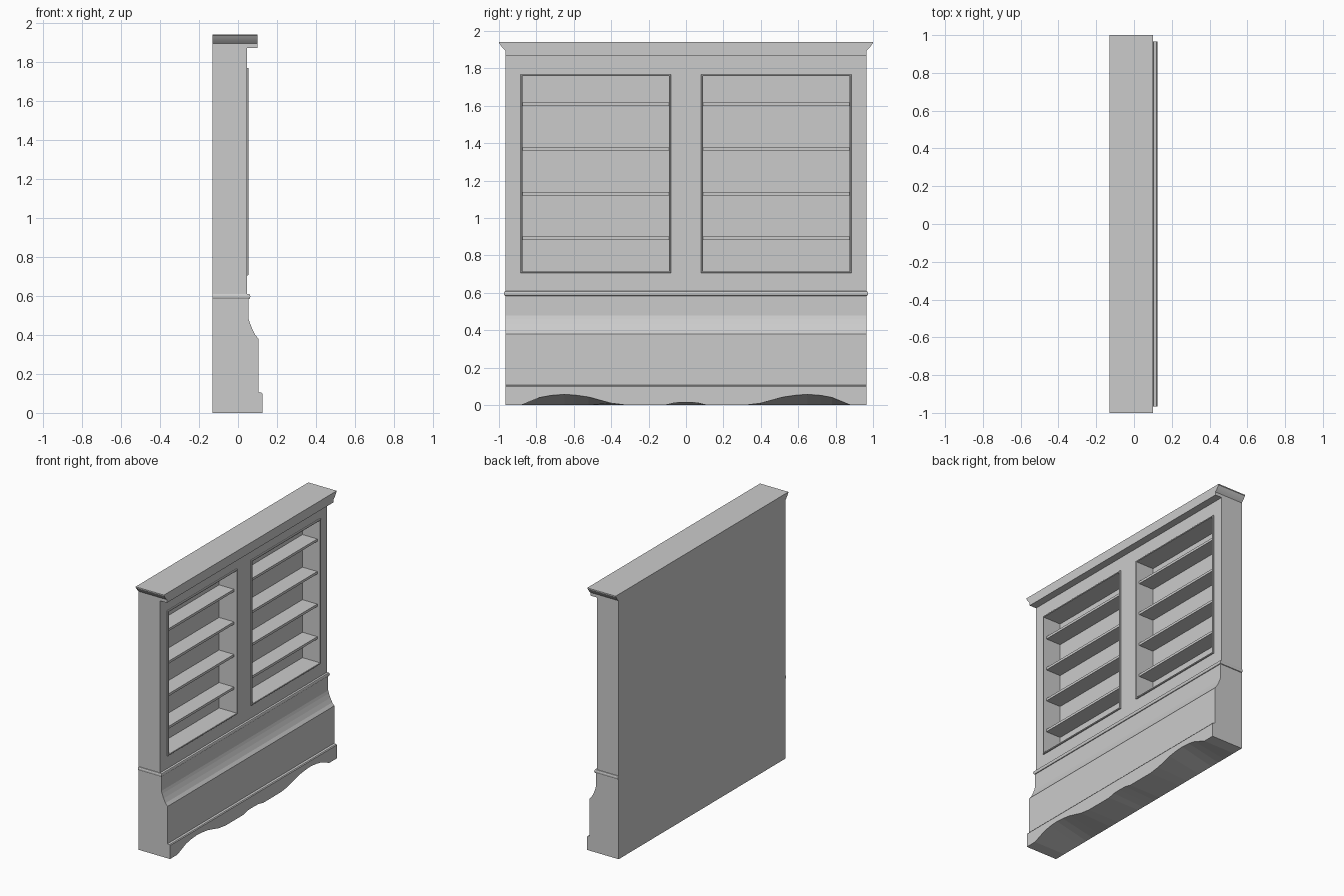
import bpy, bmesh, math

if "Cube" in bpy.data.objects:
    bpy.data.objects.remove(bpy.data.objects["Cube"])

BACK, HALF = -0.13, 0.965          # back plane x, half width in y
OPEN_Y, OPEN_Z = (0.09, 0.875), (0.715, 1.758)
NICHE_BACK = -0.09


def make(name, bm, smooth=False):
    bmesh.ops.recalc_face_normals(bm, faces=bm.faces)
    me = bpy.data.meshes.new(name)
    bm.to_mesh(me)
    bm.free()
    ob = bpy.data.objects.new(name, me)
    bpy.context.collection.objects.link(ob)
    if smooth:
        bpy.ops.object.select_all(action='DESELECT')
        ob.select_set(True)
        bpy.context.view_layer.objects.active = ob
        bpy.ops.object.shade_smooth_by_angle(angle=math.radians(30))
    return ob


def loft(sections, closed_section=True, closed_path=False, caps=True):
    """Skin a list of equal-length point loops."""
    bm = bmesh.new()
    rows = [[bm.verts.new(p) for p in s] for s in sections]
    n = len(rows[0])
    pairs = list(zip(rows, rows[1:])) + ([(rows[-1], rows[0])] if closed_path else [])
    for a, b in pairs:
        for i in range(n if closed_section else n - 1):
            j = (i + 1) % n
            bm.faces.new((a[i], a[j], b[j], b[i]))
    if caps and not closed_path:
        bm.faces.new(rows[0])
        bm.faces.new(rows[-1])
    return bm


def box(name, x, y, z):
    rect = [(y[0], z[0]), (y[1], z[0]), (y[1], z[1]), (y[0], z[1])]
    return make(name, loft([[(px, a, b) for a, b in rect] for px in x]))


# Carcass: one side profile swept across the width, with a scalloped plinth edge
half_scallop = [(0, 0.014), (0.06, 0.012), (0.11, 0), (0.32, 0), (0.40, 0.010),
                (0.52, 0.043), (0.59, 0.053), (0.65, 0.057), (0.72, 0.052),
                (0.78, 0.041), (0.88, 0), (HALF, 0)]
scallop = [(-y, z) for y, z in reversed(half_scallop[1:])] + half_scallop
profile = [(0.125, 0.098), (0.120, 0.104), (0.105, 0.107), (0.105, 0.38),
           (0.088, 0.40), (0.073, 0.43), (0.061, 0.46), (0.055, 0.48),
           (0.055, 0.597), (0.045, 0.597), (0.045, 1.87), (BACK, 1.87)]
bm = loft([[(BACK, y, 0), (0.125, y, z)] + [(px, y, pz) for px, pz in profile]
           for y, z in scallop])
bmesh.ops.dissolve_limit(bm, angle_limit=0.001, verts=bm.verts, edges=bm.edges)
carcass = make("carcass", bm)

# Two bookcase niches cut into the carcass
for side in (-1, 1):
    y = sorted(side * v for v in OPEN_Y)
    cutter = box("niche_cutter", (NICHE_BACK, 0.2), y, OPEN_Z)
    cutter.hide_render = True
    mod = carcass.modifiers.new("niche", 'BOOLEAN')
    mod.operation, mod.solver, mod.object = 'DIFFERENCE', 'EXACT', cutter
    bpy.context.view_layer.objects.active = carcass
    bpy.ops.object.modifier_apply(modifier=mod.name)
    bpy.data.objects.remove(cutter)

# Frame bead and shelves of each niche
for side, label in ((-1, "left"), (1, "right")):
    y0, y1 = sorted(side * v for v in OPEN_Y)
    z0, z1 = OPEN_Z
    bead = [(0.010, 0.044), (0.010, 0.052), (0.007, 0.055), (0.002, 0.055),
            (0, 0.053), (0, 0.044)]
    corners = [(y0, z0, -1, -1), (y1, z0, 1, -1), (y1, z1, 1, 1), (y0, z1, -1, 1)]
    make(label + "_niche_frame",
         loft([[(x, y + sy * o, z + sz * o) for o, x in bead]
               for y, z, sy, sz in corners], closed_path=True))
    for i in range(4):
        z = 0.883 + i * 0.2385
        box(f"{label}_shelf_{i + 1}", (NICHE_BACK, 0.030), (y0, y1), (z, z + 0.018))

# Waist moulding: half-round wrapped round front and both sides
rail = [(-0.012, 0.583)] + [(0.008 * math.sin(math.pi * t / 6),
                             0.5965 - 0.0135 * math.cos(math.pi * t / 6))
                            for t in range(7)] + [(-0.012, 0.610)]
path = [(BACK, -HALF, 0, -1), (0.055, -HALF, 1, -1),
        (0.055, HALF, 1, 1), (BACK, HALF, 0, 1)]
make("waist_moulding", loft([[(x + sx * o, y + sy * o, z) for o, z in rail]
                             for x, y, sx, sy in path]), smooth=True)

# Crown: cornice with coved ends and a flat front
cove = [(HALF, 1.87), (HALF, 1.893), (0.969, 1.897), (0.978, 1.906),
        (0.989, 1.920), (0.996, 1.931), (1.0, 1.933), (1.0, 1.94)]
outline = cove + [(-y, z) for y, z in reversed(cove)]
make("crown", loft([[(x, y, z) for y, z in outline] for x in (BACK, 0.10)]), smooth=True)
